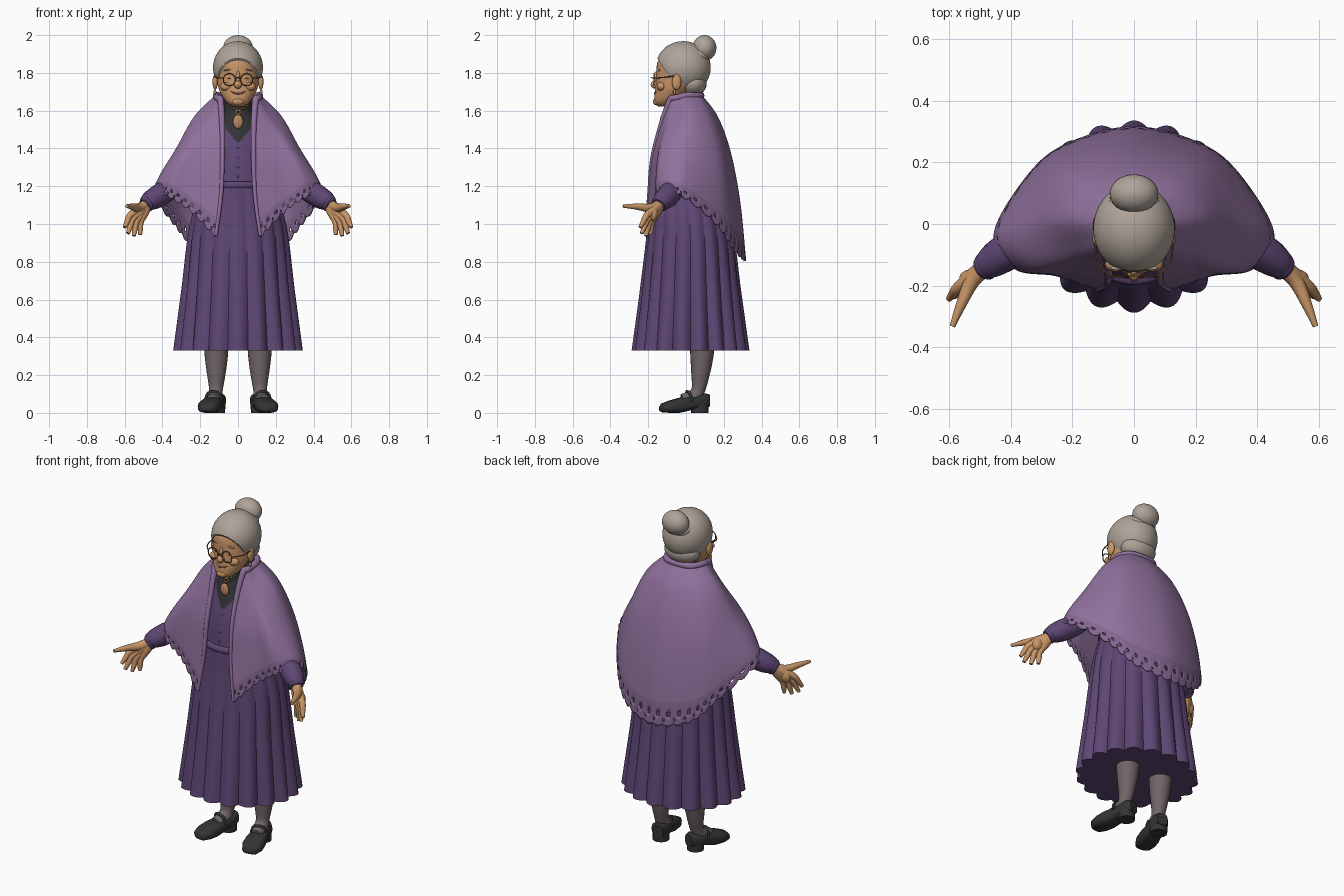
import bpy, bmesh, math
from mathutils import Vector, Matrix, Euler

if "Cube" in bpy.data.objects:
    bpy.data.objects.remove(bpy.data.objects["Cube"])

def mat(name, r, g, b):
    m = bpy.data.materials.new(name)
    m.diffuse_color = (r, g, b, 1)
    m.use_nodes = True
    m.node_tree.nodes["Principled BSDF"].inputs["Base Color"].default_value = m.diffuse_color
    return m

DRESS = mat("plum_dress", .112, .062, .175)
SHAWL = mat("lilac_shawl", .28, .165, .335)
LACE = mat("lilac_lace", .235, .138, .285)
SKIN = mat("skin", .58, .30, .135)
HAIR = mat("grey_hair", .43, .37, .32)
BLACK = mat("black", .032, .034, .035)
SOCK = mat("stocking", .165, .132, .135)
FRAME = mat("brown_frame", .17, .08, .037)
GOLD = mat("cameo_gold", .50, .25, .11)
LIP = mat("lips", .40, .16, .085)

def finish(name, bm, *mats, angle=50):
    bmesh.ops.recalc_face_normals(bm, faces=bm.faces[:])
    me = bpy.data.meshes.new(name)
    bm.to_mesh(me)
    bm.free()
    for m in mats:
        me.materials.append(m)
    for p in me.polygons:
        p.use_smooth = True
    me.set_sharp_from_angle(angle=math.radians(angle))
    ob = bpy.data.objects.new(name, me)
    bpy.context.collection.objects.link(ob)
    return ob

def loft_bm(rings, closed=False):
    bm = bmesh.new()
    vs = [[bm.verts.new(p) for p in r] for r in rings]
    n = len(vs[0])
    pairs = list(zip(vs, vs[1:])) + ([(vs[-1], vs[0])] if closed else [])
    for a, b in pairs:
        for i in range(n):
            bm.faces.new((a[i], a[(i + 1) % n], b[(i + 1) % n], b[i]))
    if not closed:
        bm.faces.new(vs[0])
        bm.faces.new(vs[-1])
    return bm

def catmull(pts, t):
    """Smooth point at t in 0..1 along a list of points"""
    n = len(pts) - 1
    i = min(int(t * n), n - 1)
    f = t * n - i
    p = [Vector(pts[max(0, min(n, k))]) for k in (i - 1, i, i + 1, i + 2)]
    return .5 * (2 * p[1] + (p[2] - p[0]) * f + (2 * p[0] - 5 * p[1] + 4 * p[2] - p[3]) * f * f
                 + (3 * p[1] - p[0] - 3 * p[2] + p[3]) * f ** 3)

def tube(name, pts, radii, m, steps=16, n=14):
    rs = [(r, 0, 0) for r in radii]
    path = [catmull(pts, i / steps) for i in range(steps + 1)]
    rad = [catmull(rs, i / steps).x for i in range(steps + 1)]
    rings = []
    for i, p in enumerate(path):
        q = (path[min(i + 1, steps)] - path[max(i - 1, 0)]).to_track_quat('Z', 'Y')
        rings.append([p + q @ Vector((math.cos(a), math.sin(a), 0)) * rad[i]
                      for a in (2 * math.pi * k / n for k in range(n))])
    return finish(name, loft_bm(rings), m)

def ball(name, loc, size, m, rot=(0, 0, 0), seg=24):
    bm = bmesh.new()
    M = Matrix.LocRotScale(Vector(loc), Euler(rot), Vector(size))
    bmesh.ops.create_uvsphere(bm, u_segments=seg, v_segments=seg // 2, radius=1, matrix=M)
    return finish(name, bm, m)

def torus(name, loc, R, r, m, axis=(0, 1, 0), n=28):
    q = Vector(axis).to_track_quat('Z', 'Y')
    rings = []
    for i in range(n):
        a = 2 * math.pi * i / n
        d = Vector((math.cos(a), math.sin(a), 0))
        rings.append([Vector(loc) + q @ (d * (R + r * math.cos(b)) + Vector((0, 0, r * math.sin(b))))
                      for b in (2 * math.pi * k / 8 for k in range(8))])
    return finish(name, loft_bm(rings, True), m)

def stack(secs, steps=0, n=40, wave=lambda a, z: 1):
    """Horizontal elliptical rings from (z, half width, front y, back y)"""
    if steps:
        a = [s[:3] for s in secs]
        b = [(s[3], 0, 0) for s in secs]
        secs = [(*catmull(a, i / steps), catmull(b, i / steps).x) for i in range(steps + 1)]
    rings = []
    for z, hx, yf, yb in secs:
        ring = []
        for k in range(n):
            t = 2 * math.pi * k / n
            w = wave(t, z)
            ring.append((hx * w * math.sin(t), (yf + yb) / 2 + (yb - yf) / 2 * w * math.cos(t), z))
        rings.append(ring)
    return loft_bm(rings)

# Pleated skirt: eighteen rounded folds that deepen toward the hem
def pleat(t, z):
    return 1 + (.012 + .06 * (1.2 - z) / .87) * (1.5 * abs(math.cos(9 * t)) - 1)
finish("skirt", stack([(1.21, .18, -.185, .16), (1.0, .255, -.2, .24), (.65, .297, -.238, .285),
                       (.33, .336, -.277, .325)], 14, 216, pleat), DRESS, angle=40)

# Bodice with dark V insert, waistband and buttons
bm = stack([(1.15, .18, -.182, .16), (1.3, .175, -.17, .16), (1.42, .155, -.148, .14),
            (1.52, .125, -.116, .12), (1.6, .075, -.092, .07)], 30, 72)
for f in bm.faces:
    c = f.calc_center_median()
    f.material_index = int(c.z > 1.42 + 1.3 * abs(c.x) and c.y < 0)
finish("bodice", bm, DRESS, BLACK)
finish("waistband", stack([(1.19, .18, -.19, .16), (1.2, .186, -.197, .16),
                           (1.215, .186, -.197, .16), (1.225, .18, -.188, .16)], 0, 60), DRESS)
for i in range(4):
    ball("button", (0, -.177 + i * .009, 1.25 + i * .05), (.006, .005, .006), DRESS, seg=12)

# High collar, choker and cameo pendant
finish("collar", stack([(1.5, .1, -.112, .08), (1.57, .08, -.1, .06), (1.62, .074, -.095, .05),
                        (1.655, .078, -.1, .05)], 8), BLACK)
ball("cameo", (0, -.126, 1.542), (.027, .012, .037), GOLD)
torus("cameo_clasp", (0, -.11, 1.592), .012, .005, GOLD)
for i in range(-4, 5):
    ball("choker_bead", (i * .012, -.102 + .0007 * i * i, 1.606 + .0012 * i * i), (.006,) * 3, GOLD, seg=8)

# Shawl: half-columns from back centre to front edge, neck to hem
HALF = [
    [(0, .08, 1.68), (0, .165, 1.565), (0, .232, 1.38), (0, .282, 1.12), (0, .312, .82)],
    [(.07, .07, 1.68), (.14, .135, 1.565), (.188, .197, 1.37), (.21, .235, 1.13), (.21, .26, .87)],
    [(.10, .04, 1.68), (.205, .08, 1.565), (.278, .125, 1.37), (.32, .15, 1.18), (.337, .162, 1.01)],
    [(.115, 0, 1.68), (.228, .005, 1.565), (.325, -.002, 1.395), (.402, -.015, 1.265), (.45, -.03, 1.165)],
    [(.11, -.04, 1.67), (.19, -.075, 1.545), (.275, -.118, 1.41), (.34, -.138, 1.29), (.385, -.142, 1.165)],
    [(.105, -.065, 1.665), (.15, -.11, 1.53), (.2, -.148, 1.37), (.24, -.16, 1.22), (.25, -.165, 1.08)],
    [(.092, -.085, 1.65), (.083, -.135, 1.51), (.083, -.178, 1.34), (.09, -.195, 1.15), (.117, -.212, .94)]]
COLS = [[(-x, y, z) for x, y, z in c] for c in HALF[:0:-1]] + HALF
NU, NV = 264, 50
bm = bmesh.new()
grid = []
for j in range(NV + 1):
    v = j / NV
    row = [catmull(c, v) for c in COLS]
    line = []
    for i in range(NU + 1):
        p = catmull(row, i / NU)
        p.z -= .018 * abs(math.sin(math.pi * i / 6)) * max(0, (v - .88) / .12)   # scalloped hem
        line.append(bm.verts.new(p))
    grid.append(line)
for j in range(NV):
    for i in range(NU):
        if (j == 46 and i % 6 in (2, 3)) or (j == 48 and i % 6 == 5):            # lace holes
            continue
        f = bm.faces.new((grid[j][i], grid[j + 1][i], grid[j + 1][i + 1], grid[j][i + 1]))
        f.material_index = int(j >= 44)
shawl = finish("shawl", bm, SHAWL, LACE, angle=60)
sol = shawl.modifiers.new("thickness", 'SOLIDIFY')
sol.thickness, sol.offset = .01, 0
# Rolled collar and front edges
edge = COLS[0][::-1] + [c[0] for c in COLS[1:-1]] + COLS[-1]
tube("shawl_rolled_edge", edge, [.009, .011, .013, .015] + [.018] * (len(edge) - 8) + [.015, .013, .011, .009],
     SHAWL, 90, 10)

# Head and face
finish("head", stack([(1.622, .03, -.145, -.08), (1.64, .056, -.166, -.05), (1.67, .08, -.168, -.01),
                      (1.71, .1, -.163, .03), (1.75, .11, -.16, .07), (1.80, .113, -.157, .09),
                      (1.86, .110, -.15, .09), (1.91, .085, -.11, .07), (1.94, .04, -.07, .03)], 28), SKIN)
ball("nose", (0, -.162, 1.738), (.021, .025, .022), SKIN)
ball("nose_bridge", (0, -.155, 1.77), (.012, .017, .04), SKIN)
ball("chin", (0, -.155, 1.648), (.032, .02, .02), SKIN)
tube("mouth", [(-.048, -.147, 1.71), (-.026, -.161, 1.696), (0, -.166, 1.691), (.026, -.161, 1.696),
               (.048, -.147, 1.71)], [.002, .004, .005, .004, .002], LIP, 12, 8)
for s in (-1, 1):
    ball("cheek", (s * .06, -.13, 1.728), (.034, .025, .024), SKIN)
    ball("brow", (s * .048, -.143, 1.817), (.03, .007, .004), HAIR, (0, s * .2, 0))
    ball("eye", (s * .045, -.146, 1.77), (.01, .006, .004), FRAME)
    ball("ear", (s * .121, -.05, 1.752), (.014, .025, .042), SKIN)
    ball("earring", (s * .122, -.06, 1.698), (.008, .008, .014), GOLD, seg=12)
    torus("glasses_rim", (s * .046, -.17, 1.764), .032, .0028, FRAME)
    tube("glasses_arm", [(s * .078, -.17, 1.772), (s * .118, -.12, 1.776), (s * .126, -.05, 1.785)],
         [.003] * 3, FRAME, 8, 8)
tube("glasses_bridge", [(-.014, -.171, 1.77), (0, -.184, 1.776), (.014, -.171, 1.77)], [.003] * 3, FRAME, 6, 8)

# Hair: a dome trimmed by a slanted hairline, with nape and bun
bm = bmesh.new()
bmesh.ops.create_uvsphere(bm, u_segments=48, v_segments=28, radius=1, matrix=Matrix.LocRotScale(
    Vector((0, -.015, 1.828)), None, Vector((.132, .146, .14))))
bmesh.ops.bisect_plane(bm, geom=bm.verts[:] + bm.edges[:] + bm.faces[:], plane_co=(0, -.155, 1.882),
                       plane_no=(0, -.165, -.105), clear_outer=True)
bmesh.ops.holes_fill(bm, edges=[e for e in bm.edges if e.is_boundary])
finish("hair", bm, HAIR)
ball("nape_hair", (0, .035, 1.745), (.108, .075, .07), HAIR)
ball("bun_base", (0, .07, 1.895), (.082, .06, .04), HAIR, (-.5, 0, 0))
ball("bun", (0, .098, 1.932), (.079, .063, .068), HAIR, seg=32)

for s in (-1, 1):
    # Sleeve with gathered cuff
    tube("sleeve", [(s * .16, .01, 1.48), (s * .26, -.02, 1.32), (s * .35, -.06, 1.2), (s * .42, -.095, 1.15),
                    (s * .465, -.125, 1.123), (s * .495, -.145, 1.1)], [.05, .055, .058, .06, .052, .036], DRESS, 24, 18)
    torus("cuff", (s * .483, -.138, 1.108), .035, .011, DRESS, (s * .6, -.35, -.4))
    # Open hand: each finger runs from the wrist through its knuckle
    wrist = Vector((s * .48, -.137, 1.105))
    ball("palm", (s * .53, -.176, 1.058), (.034, .028, .045), SKIN, (0, s * -.5, 0))
    for k, t in [((.572, -.208, 1.045), (.60, -.243, .982)), ((.558, -.203, 1.025), (.583, -.235, .95)),
                 ((.538, -.193, 1.012), (.552, -.212, .937)), ((.516, -.18, 1.012), (.518, -.19, .943))]:
        k, t = Vector((s * k[0], *k[1:])), Vector((s * t[0], *t[1:]))
        tube("finger", [wrist, (wrist + k) / 2, k, (k + t) / 2, t], [.029, .026, .018, .015, .01], SKIN, 14, 10)
    tube("thumb", [wrist, (s * .525, -.185, 1.085), (s * .56, -.26, 1.092), (s * .589, -.332, 1.095)],
         [.028, .025, .017, .009], SKIN, 12, 10)

    # Stockinged leg
    tube("leg", [(s * .115, .085, .42), (s * .115, .085, .32), (s * .115, .077, .21), (s * .117, .066, .125),
                 (s * .122, .04, .085), (s * .135, -.02, .068)], [.066, .063, .05, .037, .04, .032], SOCK, 24, 20)
    # Shoe turned slightly outward, with heel and strap
    turn = Matrix.Translation((s * .115, .07, 0)) @ Matrix.Rotation(s * .26, 4, 'Z') @ Matrix.Translation((0, -.07, 0))
    rings = []
    for y, hw, zb, zt in [(-.145, .02, .01, .035), (-.132, .045, .003, .05), (-.09, .059, 0, .066),
                          (-.04, .057, 0, .08), (0, .051, .008, .084), (.04, .049, .02, .09),
                          (.09, .048, .025, .104), (.122, .03, .03, .1)]:
        rings.append([turn @ Vector((hw * math.copysign(abs(math.cos(a)) ** .7, math.cos(a)), y,
                      (zb + zt) / 2 + (zt - zb) / 2 * math.copysign(abs(math.sin(a)) ** .7, math.sin(a))))
                      for a in (2 * math.pi * k / 24 for k in range(24))])
    finish("shoe", loft_bm(rings), BLACK)
    bm = bmesh.new()
    bmesh.ops.create_cone(bm, cap_ends=True, segments=24, radius1=.046, radius2=.048, depth=.055,
                          matrix=turn @ Matrix.Translation((0, .073, .0275)))
    finish("shoe_heel", bm, BLACK)
    tube("shoe_strap", [turn @ Vector(p) for p in ((-.048, .02, .06), (-.031, .01, .102), (0, .003, .113),
                                                  (.031, .01, .102), (.048, .02, .06))], [.008] * 5, BLACK, 14, 8)
